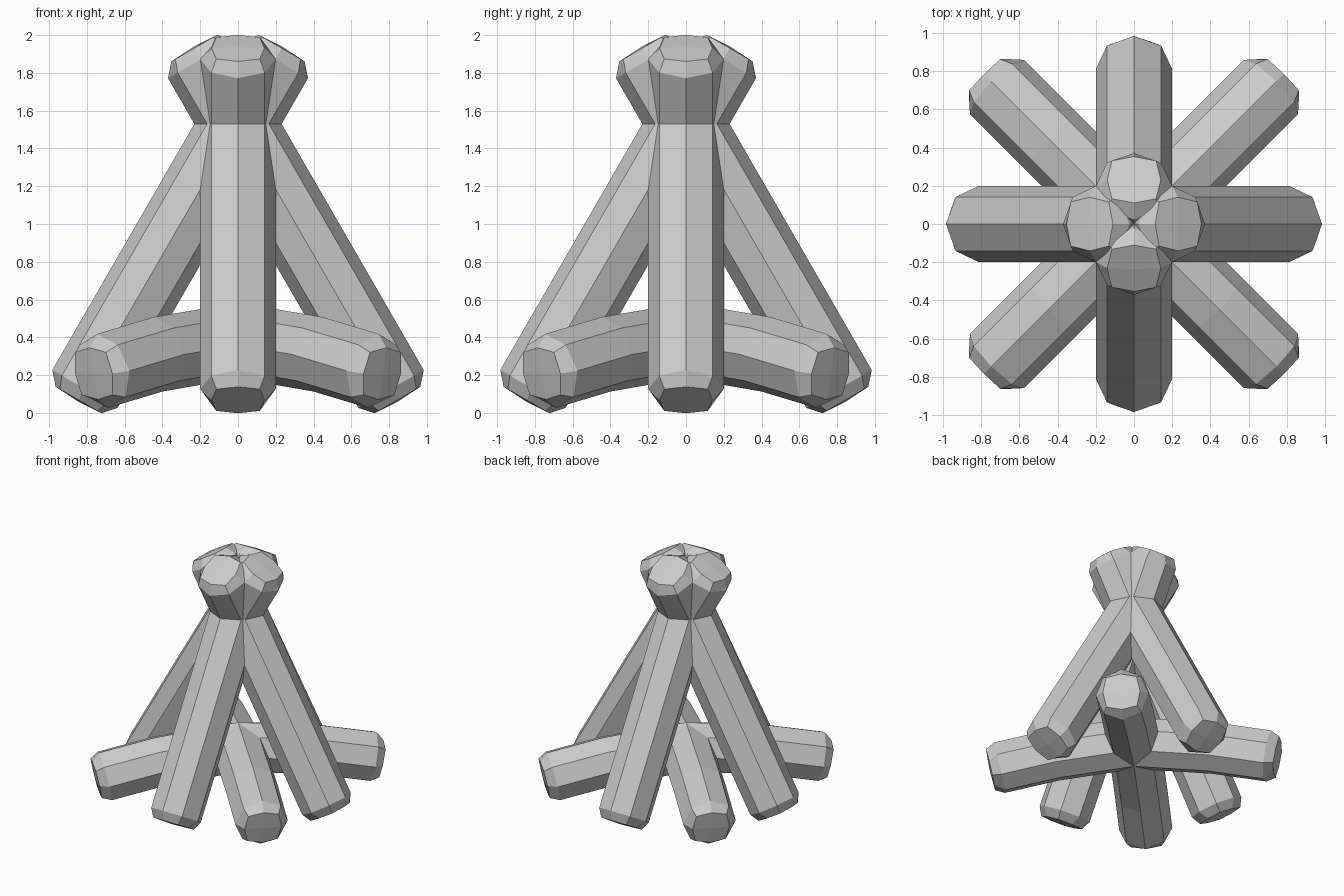
import bpy, bmesh, math
from mathutils import Vector

if "Cube" in bpy.data.objects:
    bpy.data.objects.remove(bpy.data.objects["Cube"])

RADIUS = 0.2
BEVEL = 0.068
CAP = [(0.14, 0), (0.115, 0.115), (0, 0.14), (-0.115, 0.115),
       (-0.14, 0), (-0.115, -0.115), (0, -0.14), (0.115, -0.115)]
BODY = [(RADIUS * math.cos(math.radians(45 * i)), RADIUS * math.sin(math.radians(45 * i)))
        for i in range(8)]


def make_log(name, path, turn):
    """Eight-sided log along a (distance, height) path, chamfered at both ends."""
    pts = [Vector((d, 0, z)) for d, z in path]
    first = (pts[0] - pts[1]).normalized()
    last = (pts[-1] - pts[-2]).normalized()
    stations = ([(pts[0], CAP)] + [(pts[0] - first * BEVEL, BODY)]
                + [(p, BODY) for p in pts[1:-1]]
                + [(pts[-1] - last * BEVEL, BODY)] + [(pts[-1], CAP)])
    side = Vector((0, 1, 0))
    bm = bmesh.new()
    rings = []
    for i, (p, section) in enumerate(stations):
        a = stations[max(i - 1, 0)][0]
        b = stations[min(i + 1, len(stations) - 1)][0]
        t1 = (p - a).normalized() if i else -first
        t2 = (b - p).normalized() if i < len(stations) - 1 else last
        up = (t1 + t2).normalized().cross(side)
        rings.append([bm.verts.new(p + side * u + up * v) for u, v in section])
    for r, s in zip(rings, rings[1:]):
        for k in range(8):
            bm.faces.new((r[k], r[(k + 1) % 8], s[(k + 1) % 8], s[k]))
    # slightly domed ends made of four quads
    for ring, p, direction in ((rings[0], pts[0], first), (rings[-1], pts[-1], last)):
        centre = bm.verts.new(p + direction * 0.008)
        for k in range(1, 8, 2):
            bm.faces.new((centre, ring[k - 1], ring[k], ring[(k + 1) % 8]))
    bmesh.ops.recalc_face_normals(bm, faces=bm.faces)
    mesh = bpy.data.meshes.new(name)
    bm.to_mesh(mesh)
    bm.free()
    obj = bpy.data.objects.new(name, mesh)
    obj.rotation_euler.z = math.radians(turn)
    bpy.context.collection.objects.link(obj)


# Four leaning logs crossing at one point below their tops
CROSS_Z, LEAN = 1.53, math.radians(30)


def lean_point(t):
    return (t * math.sin(LEAN), CROSS_Z - t * math.cos(LEAN))


for i in range(4):
    make_log(f"leaning_log_{i + 1}", [lean_point(1.688), lean_point(-0.463)], 90 * i)

# Two sagging logs crossed diagonally on the floor of the fire
half = [(1.08, 0.208), (0.6, 0.31)]
arch = half + [(0, 0.383)] + [(-d, z) for d, z in reversed(half)]
for i in range(2):
    make_log(f"base_log_{i + 1}", arch, 45 + 90 * i)
